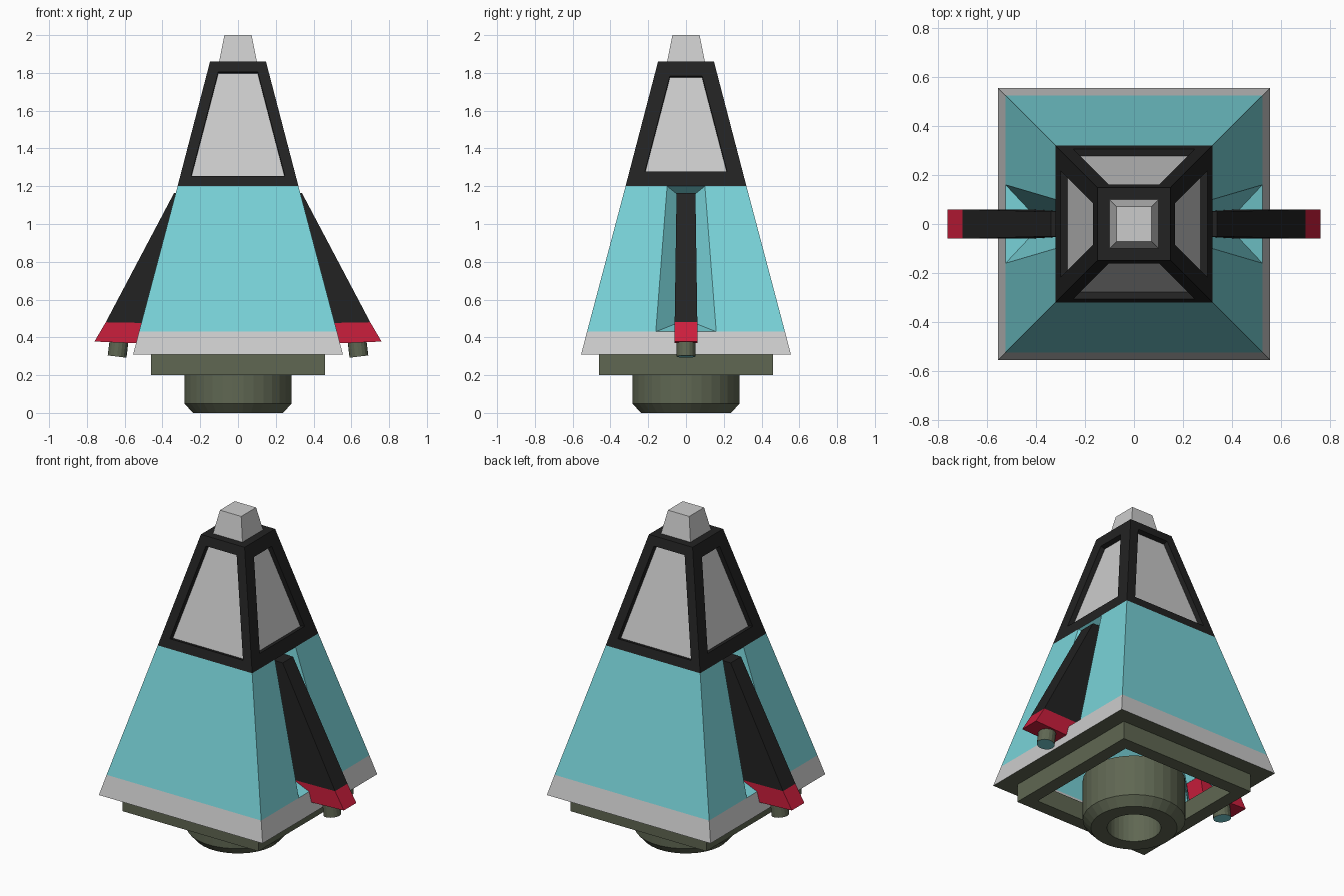
import bpy, bmesh, math
from mathutils import Matrix

if "Cube" in bpy.data.objects:
    bpy.data.objects.remove(bpy.data.objects["Cube"])


def material(name, rgb):
    m = bpy.data.materials.new(name)
    m.diffuse_color = (*rgb, 1)
    m.use_nodes = True
    m.node_tree.nodes["Principled BSDF"].inputs["Base Color"].default_value = m.diffuse_color
    return m


TEAL = material("teal", (0.19, 0.65, 0.69))
BLACK = material("black", (0.016, 0.016, 0.016))
RED = material("red", (0.60, 0.013, 0.045))
OLIVE = material("olive", (0.115, 0.135, 0.085))
GREY = material("grey", (0.53, 0.53, 0.53))


def finish(name, bm, *mats):
    bmesh.ops.recalc_face_normals(bm, faces=bm.faces)
    me = bpy.data.meshes.new(name)
    bm.to_mesh(me)
    bm.free()
    for m in mats:
        me.materials.append(m)
    ob = bpy.data.objects.new(name, me)
    bpy.context.collection.objects.link(ob)
    return ob


def loft(rings, sides=4, caps=True, closed=False):
    """Stack rings of (half width, z); four sides gives a square section."""
    bm = bmesh.new()
    k = math.sqrt(2) if sides == 4 else 1
    loops = []
    for r, z in rings:
        angs = [(i + 0.5) * math.tau / sides for i in range(sides)]
        loops.append([bm.verts.new((r * k * math.cos(a), r * k * math.sin(a), z)) for a in angs])
    pairs = list(zip(loops, loops[1:]))
    if closed:
        pairs.append((loops[-1], loops[0]))
    for a, b in pairs:
        for i in range(sides):
            j = (i + 1) % sides
            bm.faces.new((a[i], a[j], b[j], b[i]))
    if caps and not closed:
        bm.faces.new(loops[0])
        bm.faces.new(loops[-1])
    return bm


# Central engine with a bored hole, and the stepped square base frame
finish("main_engine", loft([(0.15, 0.30), (0.15, 0), (0.24, 0), (0.285, 0.05), (0.285, 0.30)],
                           32, closed=True), OLIVE)
finish("base_frame", loft([(0.555, 0.31), (0.46, 0.31), (0.46, 0.20), (0.38, 0.20), (0.38, 0.31)],
                          caps=False), OLIVE)
finish("lower_band", loft([(0.555, 0.31), (0.524, 0.43)], caps=False), GREY)
finish("nose_tip", loft([(0.10, 1.86), (0.072, 2.0)]), GREY)

# Hull: plain front and back, sloped recess in each side
bm = bmesh.new()


def face(*pts):
    bm.faces.new([bm.verts.new(p) for p in pts])


T, B, ZT, ZB = 0.32, 0.524, 1.2, 0.43
for s in (-1, 1):
    face((-B, s * B, ZB), (B, s * B, ZB), (T, s * T, ZT), (-T, s * T, ZT))
    outer = [(s * B, -0.16, ZB), (s * B, 0.16, ZB), (s * T, 0.10, ZT), (s * T, -0.10, ZT)]
    inner = [(s * 0.43, -0.06, 0.47), (s * 0.43, 0.06, 0.47),
             (s * 0.265, 0.05, 1.16), (s * 0.265, -0.05, 1.16)]
    for i in range(4):
        j = (i + 1) % 4
        face(outer[i], outer[j], inner[j], inner[i])
    face(*inner)
    for y in (-1, 1):
        face((s * B, y * B, ZB), (s * B, y * 0.16, ZB), (s * T, y * 0.10, ZT), (s * T, y * T, ZT))
bmesh.ops.remove_doubles(bm, verts=bm.verts, dist=1e-4)
finish("hull", bm, TEAL)

# Cabin with four recessed windows
bm = loft([(0.32, 1.2), (0.148, 1.86)])
bmesh.ops.recalc_face_normals(bm, faces=bm.faces)
sides = [f for f in bm.faces if abs(f.normal.z) < 0.9]
for f in sides:
    width = 0.056 if abs(f.normal.y) > 0.5 else 0.08
    for t, d in ((width, 0), (0.0005, -0.03)):
        bmesh.ops.inset_individual(bm, faces=[f], thickness=t, depth=d, use_even_offset=True)
    f.material_index = 1
finish("cabin", bm, BLACK, GREY)


def tapered(sections):
    """Rectangular sections: inner x, inner z, outer x, outer z, half depth."""
    b = bmesh.new()
    loops = [[b.verts.new(p) for p in ((xi, -h, zi), (xo, -h, zo), (xo, h, zo), (xi, h, zi))]
             for xi, zi, xo, zo, h in sections]
    for p, q in zip(loops, loops[1:]):
        for i in range(4):
            j = (i + 1) % 4
            b.faces.new((p[i], p[j], q[j], q[i]))
    b.faces.new(loops[0])
    b.faces.new(loops[-1])
    return b


# Side fins with red feet and small thrusters, mirrored left and right
for s, side in ((1, "right"), (-1, "left")):
    flip = Matrix.Diagonal((s, 1, 1, 1))
    mid = (0.43, 0.475, 0.70, 0.48, 0.06)
    fin = tapered([(0.265, 1.165, 0.338, 1.165, 0.05), mid])
    foot = tapered([mid, (0.45, 0.365, 0.76, 0.378, 0.06)])
    jet = bmesh.new()
    bmesh.ops.create_cone(jet, cap_ends=True, segments=16, radius1=0.05, radius2=0.05, depth=0.10,
                          matrix=Matrix.Translation((0.634, 0, 0.348)) @ Matrix.Rotation(math.radians(-7), 4, 'Y'))
    min(jet.faces, key=lambda f: f.calc_center_median().z).material_index = 1
    for part, b, mats in (("fin", fin, [BLACK]), ("foot", foot, [RED]), ("thruster", jet, [OLIVE, TEAL])):
        b.transform(flip)
        finish(f"{side}_{part}", b, *mats)
